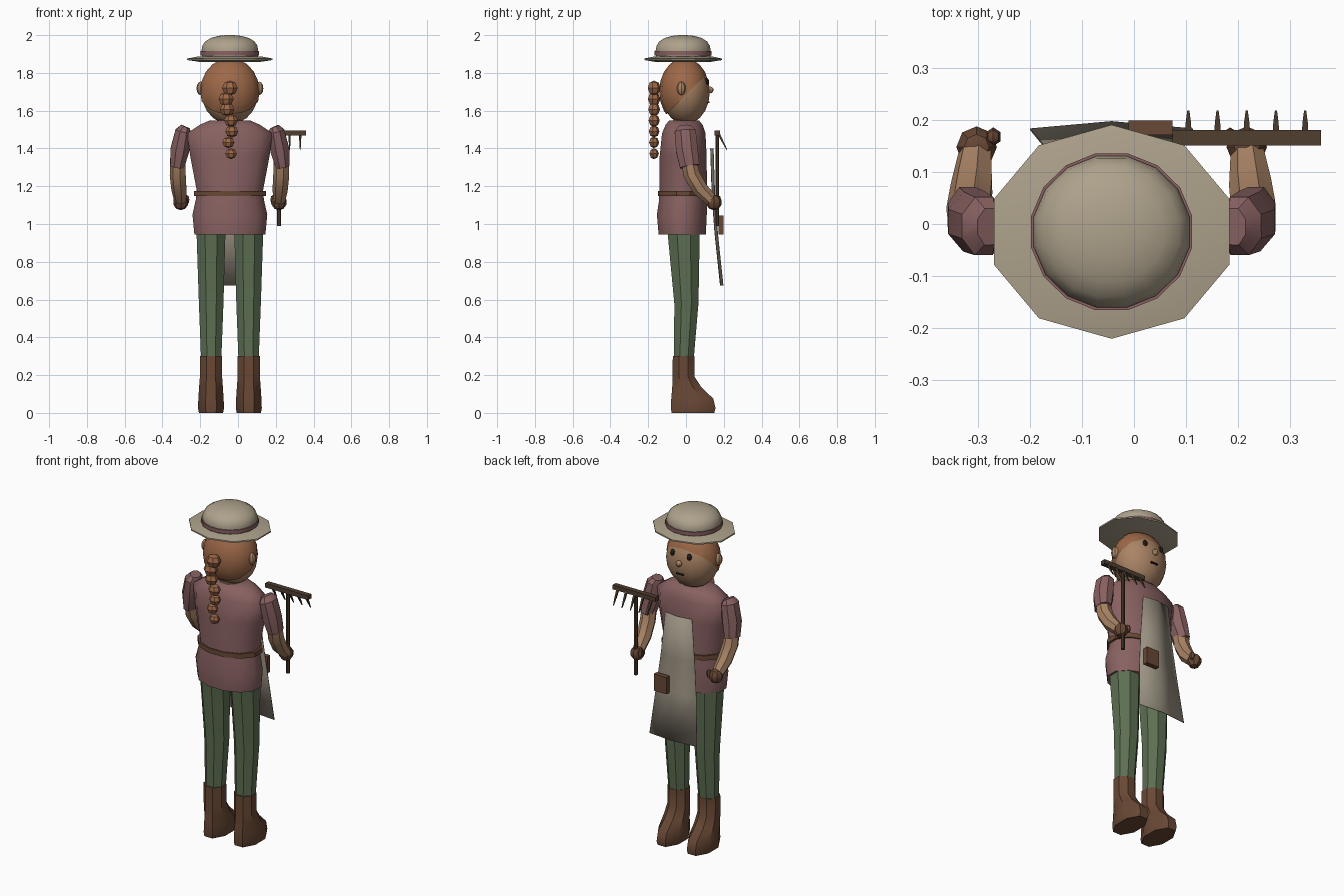
import bpy, bmesh, math
from mathutils import Vector, Matrix

if "Cube" in bpy.data.objects:
    bpy.data.objects.remove(bpy.data.objects["Cube"])

CX = -0.043  # body centre line


def mat(name, rgb):
    m = bpy.data.materials.new(name)
    m.diffuse_color = (*rgb, 1)
    m.use_nodes = True
    m.node_tree.nodes["Principled BSDF"].inputs["Base Color"].default_value = m.diffuse_color
    return m


STRAW = mat("straw", (0.42, 0.36, 0.26))
HAIR = mat("hair", (0.34, 0.14, 0.065))
SKIN = mat("skin", (0.40, 0.23, 0.13))
SHIRT = mat("shirt", (0.25, 0.12, 0.12))
GREEN = mat("trousers", (0.11, 0.16, 0.085))
LEATHER = mat("leather", (0.14, 0.065, 0.035))
WOOD = mat("wood", (0.08, 0.05, 0.03))
CLOTH = mat("cloth", (0.32, 0.28, 0.22))
DARK = mat("dark", (0.02, 0.015, 0.012))


def finish(name, bm, m, angle=35):
    bmesh.ops.recalc_face_normals(bm, faces=bm.faces)
    me = bpy.data.meshes.new(name)
    bm.to_mesh(me)
    bm.free()
    me.materials.append(m)
    me.shade_smooth()
    me.set_sharp_from_angle(angle=math.radians(angle))
    ob = bpy.data.objects.new(name, me)
    bpy.context.collection.objects.link(ob)
    return ob


def loft(name, rings, m, n=8, phase=None, along=False, angle=35):
    """Skin of n-sided rings (x, y, z, rx, ry); along=True turns rings to the path."""
    bm = bmesh.new()
    k = 1 / math.cos(math.pi / n) if phase is None else 1
    phase = math.pi / n if phase is None else phase
    pts = [Vector(r[:3]) for r in rings]
    loops = []
    for i, (x, y, z, rx, ry) in enumerate(rings):
        rot = Matrix.Identity(3)
        if along:
            d = pts[min(i + 1, len(pts) - 1)] - pts[max(i - 1, 0)]
            rot = Vector((0, 0, -1)).rotation_difference(d).to_matrix()
        loops.append([bm.verts.new(pts[i] + rot @ Vector((
            k * rx * math.cos(phase + math.tau * j / n),
            k * ry * math.sin(phase + math.tau * j / n), 0))) for j in range(n)])
    for a, b in zip(loops, loops[1:]):
        for j in range(n):
            bm.faces.new((a[j], a[(j + 1) % n], b[(j + 1) % n], b[j]))
    bm.faces.new(loops[0])
    bm.faces.new(loops[-1])
    return finish(name, bm, m, angle)


def ball(name, loc, r, m, u=8, v=6, cut=None, angle=35):
    """Ellipsoid; cut=(point, normal) keeps the side the normal points to."""
    bm = bmesh.new()
    bmesh.ops.create_uvsphere(bm, u_segments=u, v_segments=v, radius=1,
                              matrix=Matrix.LocRotScale(Vector(loc), None, Vector(r)))
    if cut:
        bmesh.ops.bisect_plane(bm, geom=bm.verts[:] + bm.edges[:] + bm.faces[:],
                               plane_co=cut[0], plane_no=cut[1], clear_inner=True)
    return finish(name, bm, m, angle)


def box(name, loc, size, m):
    bm = bmesh.new()
    bmesh.ops.create_cube(bm, size=1, matrix=Matrix.LocRotScale(Vector(loc), None, Vector(size)))
    return finish(name, bm, m)


# Straw hat: ten-sided brim, round crown and band
loft("hat_brim", [(CX, -0.015, z, r, r * 0.865) for z, r in
     [(1.857, 0.16), (1.868, 0.238), (1.876, 0.238), (1.888, 0.17)]], STRAW, 10, math.pi / 2)
loft("hat_crown", [(CX, -0.015, z, r, r * 0.97) for z, r in
     [(1.875, 0.147), (1.92, 0.15), (1.945, 0.145), (1.967, 0.13), (1.985, 0.1), (1.996, 0.06),
      (2.0, 0.02)]], STRAW, 16, angle=60)
loft("hat_band", [(CX, -0.015, z, 0.155, 0.151) for z in (1.893, 1.915)], SHIRT, 16)

# Head, with hair covering the back above a slanted line
ball("head", (CX, -0.003, 1.7), (0.155, 0.129, 0.172), SKIN, 14, 10, angle=60)
ball("hair", (CX, -0.008, 1.702), (0.161, 0.134, 0.177), HAIR, 14, 10,
     ((0, 0, 1.685), (0, -0.7, 0.7)), angle=60)
ball("nose", (CX, 0.128, 1.71), (0.018, 0.018, 0.018), SKIN)
loft("neck", [(CX, -0.01, z, 0.06, 0.06) for z in (1.48, 1.6)], SKIN)
box("mouth", (CX, 0.119, 1.645), (0.045, 0.012, 0.008), DARK)

# Braid of overlapping beads
for i, (dx, z) in enumerate([(0, 1.72), (-0.02, 1.662), (-0.015, 1.607), (0.006, 1.548),
                             (0.01, 1.49), (-0.008, 1.432), (0.006, 1.372)]):
    r = 0.043 - 0.002 * i
    ball(f"braid_bead_{i}", (CX + dx, -0.17, z), (r, r * 0.85, r * 0.92), HAIR, 7, 4)

# Shirt and belt
loft("shirt", [(CX, y, z, rx, ry) for y, z, rx, ry in
     [(-0.02, 0.945, 0.188, 0.125), (-0.022, 1.05, 0.198, 0.132), (-0.015, 1.13, 0.18, 0.127),
      (-0.015, 1.18, 0.176, 0.126), (-0.015, 1.36, 0.21, 0.124), (-0.012, 1.48, 0.226, 0.115),
      (-0.01, 1.525, 0.16, 0.098), (-0.01, 1.547, 0.11, 0.08)]], SHIRT, 12, angle=50)
loft("belt", [(CX, -0.015, z, 0.19, 0.133) for z in (1.148, 1.176)], LEATHER, 12)

for side, s in (("left", -1), ("right", 1)):
    def X(d): return CX + s * d

    # Face details
    ball(side + "_eye", (X(0.055), 0.108, 1.755), (0.015, 0.014, 0.019), DARK)
    ball(side + "_ear", (X(0.155), -0.025, 1.718), (0.022, 0.024, 0.036), SKIN)

    # Trouser leg and boot
    loft(side + "_trouser_leg", [(X(dx), y, z, rx, ry) for dx, y, z, rx, ry in
         [(0.099, -0.013, 0.24, 0.052, 0.05), (0.099, 0.002, 0.58, 0.065, 0.064),
          (0.1, -0.013, 0.97, 0.077, 0.086)]], GREEN)
    loft(side + "_boot", [(X(0.1), (a + b) / 2, z, rx, (b - a) / 2) for z, a, b, rx in
         [(0, -0.076, 0.15, 0.064), (0.025, -0.08, 0.156, 0.069), (0.075, -0.078, 0.145, 0.067),
          (0.135, -0.073, 0.082, 0.063), (0.19, -0.071, 0.046, 0.059), (0.3, -0.07, 0.044, 0.059)]],
         LEATHER)

    # Sleeve, forearm and gloved hand
    loft(side + "_sleeve", [(X(d), y, z, r, ry) for d, y, z, r, ry in
         [(0.235, -0.005, 1.515, 0.025, 0.035), (0.246, -0.004, 1.49, 0.043, 0.056),
          (0.265, 0.005, 1.39, 0.05, 0.058), (0.279, 0.02, 1.305, 0.037, 0.052)]],
         SHIRT, 8, along=True)
    loft(side + "_forearm", [(X(d), y, z, r, r) for d, y, z, r in
         [(0.274, 0.012, 1.35, 0.038), (0.274, 0.03, 1.26, 0.04), (0.268, 0.075, 1.185, 0.038),
          (0.262, 0.135, 1.125, 0.03)]], SKIN, 7, along=True)
    ball(side + "_glove", (X(0.26), 0.148, 1.115), (0.041, 0.042, 0.042), LEATHER, 8, 5)
    ball(side + "_thumb", (X(0.228), 0.168, 1.128), (0.016, 0.018, 0.026), LEATHER, 6, 4)

# Apron: three columns of points, folded slightly along the middle
bm = bmesh.new()
rows = [[bm.verts.new((CX + i * w, y + (0 if i else 0.014), z)) for i in (-1, 0, 1)]
        for z, y, w in ((1.4, 0.132, 0.088), (1.15, 0.14, 0.112), (0.95, 0.155, 0.133),
                        (0.675, 0.184, 0.157))]
for a, b in zip(rows, rows[1:]):
    for i in range(2):
        bm.faces.new((a[i], b[i], b[i + 1], a[i + 1]))
apron = finish("apron", bm, CLOTH)
solid = apron.modifiers.new("thickness", "SOLIDIFY")
solid.thickness = 0.004
box("apron_pocket", (0.032, 0.185, 0.995), (0.085, 0.028, 0.1), LEATHER)

# Hand rake held upright on the right
RX = 0.217
loft("rake_handle", [(RX, 0.165, z, 0.01, 0.01) for z in (0.99, 1.48)], WOOD, 8)
box("rake_bar", (RX, 0.166, 1.482), (0.285, 0.03, 0.026), WOOD)
for i in range(5):
    x = RX + (i - 2) * 0.0562
    loft(f"rake_tine_{i}", [(x, 0.175, 1.475, 0.006, 0.006), (x, 0.192, 1.44, 0.005, 0.005),
                            (x, 0.217, 1.393, 0.002, 0.002)], WOOD, 4, along=True)
